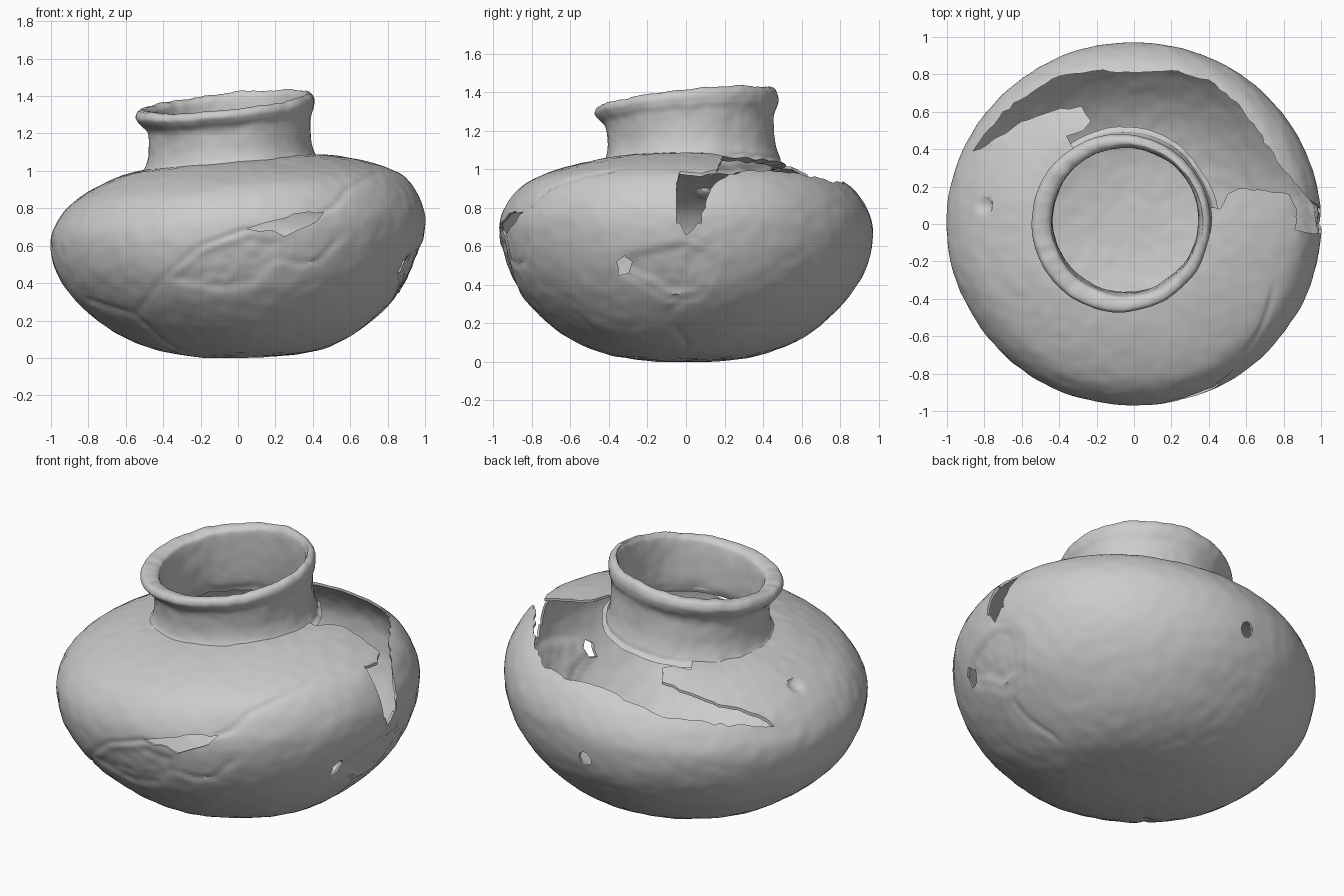
import bpy, bmesh, math, random
from mathutils import Vector, noise

if "Cube" in bpy.data.objects:
    bpy.data.objects.remove(bpy.data.objects["Cube"])

random.seed(4)
TAU = math.tau


def smooth(a, b, x):
    t = min(1, max(0, (x - a) / (b - a)))
    return t * t * (3 - 2 * t)


def spline(pts, steps):
    """Catmull-Rom curve through 2D points."""
    p = [Vector(q) for q in pts]
    p = [2 * p[0] - p[1]] + p + [2 * p[-1] - p[-2]]
    out = []
    for i in range(1, len(p) - 2):
        a, b, c, d = p[i - 1:i + 3]
        for k in range(steps):
            t = k / steps
            out.append(0.5 * (2 * b + (c - a) * t + (2 * a - 5 * b + 4 * c - d) * t * t
                              + (3 * b - a - 3 * c + d) * t ** 3))
    return out + [p[-2]]


def seg_dist(p, a, b):
    d = b - a
    t = min(1, max(0, (p - a).dot(d) / d.length_squared))
    return (p - a - d * t).length


def line_dist(p, line):
    return min(seg_dist(p, a, b) for a, b in zip(line, line[1:]))


def inside(p, poly):
    hit = False
    for a, b in zip(poly, poly[1:] + poly[:1]):
        if (a.y > p.y) != (b.y > p.y) and p.x < (b.x - a.x) * (p.y - a.y) / (b.y - a.y) + a.x:
            hit = not hit
    return hit


def V(pts):
    return [Vector(p) for p in pts]


def revolve(name, prof, n, place, loop):
    """Rings of n points; place() maps (profile point, angle) to a position."""
    bm = bmesh.new()
    rings = [[bm.verts.new(place(p, TAU * j / n)) for j in range(n)] for p in prof]
    pairs = list(zip(rings, rings[1:])) + ([(rings[-1], rings[0])] if loop else [])
    for a, b in pairs:
        for j in range(n):
            k = (j + 1) % n
            bm.faces.new((a[j], a[k], b[k], b[j]))
    if not loop:
        bm.faces.new(rings[0][::-1])
    return make(name, bm)


def make(name, bm):
    me = bpy.data.meshes.new(name)
    bm.to_mesh(me)
    bm.free()
    ob = bpy.data.objects.new(name, me)
    bpy.context.collection.objects.link(ob)
    return ob


def prism(name, pts, axis, lo, hi):
    """Ragged-edged cutter: outline seen along an axis, extruded from lo to hi."""
    outline = []
    for a, b in zip(pts, pts[1:] + pts[:1]):
        a, b = Vector(a), Vector(b)
        n = max(1, int((b - a).length / 0.035))
        for k in range(n):
            j = 0.007 if k else 0
            outline.append(a.lerp(b, k / n) + Vector((random.uniform(-j, j), random.uniform(-j, j))))
    put = {'x': lambda p, h: (h, p.x, p.y), 'y': lambda p, h: (p.x, h, p.y),
           'z': lambda p, h: (p.x, p.y, h)}[axis]
    bm = bmesh.new()
    low, top = [[bm.verts.new(put(p, h)) for p in outline] for h in (lo, hi)]
    bm.faces.new(low)
    bm.faces.new(top)
    for i in range(len(outline)):
        k = (i + 1) % len(outline)
        bm.faces.new((low[i], low[k], top[k], top[i]))
    bmesh.ops.recalc_face_normals(bm, faces=bm.faces)
    ob = make(name, bm)
    ob.hide_render = True
    return ob


# Mended joints and set-back sherds: front in (x, z), right side in (y, z)
front_cracks = [V(c) for c in (
    [(-.3, .02), (-.42, .1), (-.55, .23), (-.4, .43), (-.2, .6), (.05, .69)],
    [(.45, .78), (.52, .81), (.58, .9), (.74, .99)],
    [(-.8, .31), (-.55, .23)],
    [(.25, .64), (.25, .53), (.33, .5), (.43, .52), (.52, .62)])]
right_cracks = [V(c) for c in (
    [(0, .33), (-.08, .27), (-.06, .18), (0, .1)],
    [(0, .66), (.12, .6), (.16, .52), (.07, .34), (-.1, .33), (-.2, .4), (-.32, .46)])]
front_sherd = V([(-.38, .43), (-.2, .58), (.05, .67), (.24, .64), (.24, .52), (.1, .37), (-.1, .34), (-.34, .38)])
side_sherd = V([(-.32, .57), (-.15, .61), (0, .64), (.12, .6), (.16, .52), (.07, .35), (-.1, .34), (-.2, .41), (-.34, .46)])


def place_body(p, ang):
    r, z = p
    w = smooth(.92, .45, r) * (z > .6)
    x = r * math.cos(ang) - .06 * w
    y = r * .97 * math.sin(ang) + .03 * w
    z = z + .09 * x * z
    depth = .006 * noise.noise(Vector((x, y, z)) * 3) + .004 * noise.noise(Vector((x, y, z)) * 14)
    for facing, q, cracks, sherd, d in (
            (y < -.3, Vector((x, z)), front_cracks, front_sherd, .012),
            (x > .5, Vector((y, z)), right_cracks, side_sherd, .018)):
        if facing:
            depth += .01 * math.exp(-(min(line_dist(q, c) for c in cracks) / .012) ** 2)
            if inside(q, sherd):
                depth += (d + .006 * noise.noise(Vector((x, y, z)) * 20)) \
                    * smooth(0, .05, line_dist(q, sherd + sherd[:1]))
    # small pit on the left shoulder
    depth += .02 * smooth(.045, .025, math.hypot(x + .8, y - .1)) * (z > .6)
    co = Vector((x, y, z))
    co -= (co - Vector((0, 0, .55))).normalized() * depth
    co.z = max(0, co.z)
    return co


# Body: squat, slightly tilted thin-walled globe
prof = spline([(.02, 0), (.2, .006), (.44, .045), (.66, .145), (.85, .31), (.96, .48), (1, .645),
               (.982, .77), (.9, .89), (.76, .97), (.58, 1.03), (.42, 1.055)], 10)
body = revolve("body", prof, 240, place_body, False)
solid = body.modifiers.new("wall", 'SOLIDIFY')
solid.thickness = .014
solid.offset = -1

# Missing pieces
cutters = [
    prism("back_opening_cutter", [
        (.3, .1), (.46, .08), (.5, .16), (.56, .19), (.7, .18), (.83, .16), (.87, .08), (.86, -.03),
        (.95, -.05), (1.06, -.04), (1.06, .06), (.96, .1), (.88, .2), (.76, .34), (.66, .5), (.55, .65),
        (.4, .77), (.2, .82), (0, .81), (-.2, .82), (-.4, .79), (-.55, .7), (-.7, .6), (-.8, .48),
        (-.86, .39), (-.72, .47), (-.6, .55), (-.42, .61), (-.28, .63), (-.23, .55), (-.27, .5),
        (-.36, .47), (-.3, .35), (0, .2)], 'z', .72, 1.3),
    prism("side_notch_cutter", [(-.05, .93), (-.04, .8), (-.03, .72), (.0, .66), (.06, .72),
                                (.1, .8), (.13, .93)], 'x', .6, 1.2),
    prism("side_hole_cutter", [(-.36, .52), (-.32, .55), (-.28, .52), (-.3, .46), (-.35, .45)], 'x', .6, 1.2),
    prism("front_hole_cutter", [(.05, .69), (.18, .73), (.3, .77), (.46, .78), (.42, .73), (.31, .68),
                                (.25, .65), (.19, .68), (.12, .675)], 'y', -1.2, -.5),
    prism("back_hole_cutter", [(.04 * math.cos(TAU * i / 9), .56 + .045 * math.sin(TAU * i / 9))
                               for i in range(9)], 'y', .6, 1.2),
]
for c in cutters:
    m = body.modifiers.new(c.name, 'BOOLEAN')
    m.operation = 'DIFFERENCE'
    m.solver = 'EXACT'
    m.object = c


def place_neck(p, ang):
    r, t = p
    c, s = math.cos(ang), math.sin(ang)
    # lip is thick at the front left and worn away at the back right
    lip = .5 - .5 * (c * .6 + s * .8)
    outer = smooth(.4, .45, r)
    r += (.018 * lip - .012) * smooth(.7, .9, t) * outer
    r -= .02 * smooth(.1, 0, t) * smooth(0, .6, s) * outer
    x = -.045 - .02 * outer * smooth(.6, .9, t) - .01 * smooth(.1, 0, t) + r * c
    y = .035 - .025 * t + r * s
    base = 1.025 + .09 * x
    rim = 1.37 + .045 * c + .045 * s
    rim += .008 * noise.noise(Vector((c * 3, s * 3, 5))) + .005 * noise.noise(Vector((c * 12, s * 12, 1)))
    base += .012 * noise.noise(Vector((c * 6, s * 6, 9))) * smooth(-.2, .4, s)
    z = base + (rim - base) * t
    d = .006 * noise.noise(Vector((x, y, z)) * 6) + .003 * noise.noise(Vector((x, y, z)) * 18)
    return Vector((x + c * d, y + s * d, z))


# Neck: short collar with a thick rounded rim
neck_prof = spline([(.505, 0), (.46, .07), (.437, .25), (.432, .5), (.44, .68), (.468, .8), (.48, .89),
                    (.468, .975), (.44, 1), (.412, .975), (.396, .88), (.39, .5), (.395, .15), (.42, -.03)], 5)
neck = revolve("neck", neck_prof, 160, place_neck, True)

# Bake modifiers, remove cutters, shade smooth with crisp broken edges
for ob in (body, neck):
    bpy.ops.object.select_all(action='DESELECT')
    ob.select_set(True)
    bpy.context.view_layer.objects.active = ob
    bpy.ops.object.convert(target='MESH')
    bpy.ops.object.shade_smooth_by_angle(angle=math.radians(35))
for c in cutters:
    bpy.data.objects.remove(c)
